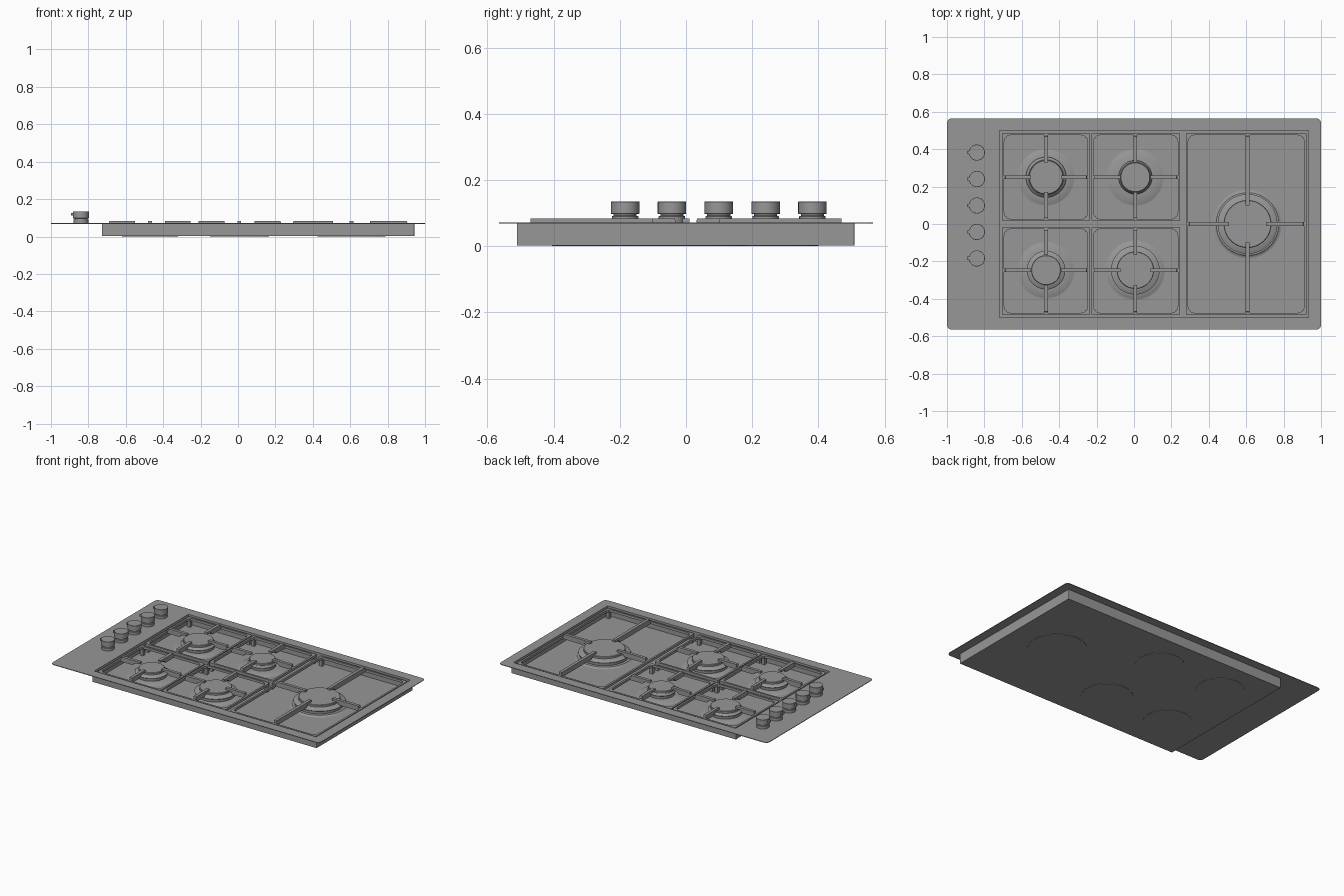
import bpy, bmesh, math
from mathutils import Matrix

if "Cube" in bpy.data.objects:
    bpy.data.objects.remove(bpy.data.objects["Cube"])

PLATE_Z = 0.068
FLOOR_Z = 0.008

metal = bpy.data.materials.new("dark_metal")
metal.diffuse_color = (0.31, 0.31, 0.31, 1)
metal.use_nodes = True
metal.node_tree.nodes["Principled BSDF"].inputs["Base Color"].default_value = metal.diffuse_color


def finish(name, bm, smooth=False):
    bmesh.ops.recalc_face_normals(bm, faces=bm.faces)
    me = bpy.data.meshes.new(name)
    bm.to_mesh(me)
    bm.free()
    me.materials.append(metal)
    ob = bpy.data.objects.new(name, me)
    bpy.context.collection.objects.link(ob)
    if smooth:
        bpy.ops.object.select_all(action='DESELECT')
        bpy.context.view_layer.objects.active = ob
        ob.select_set(True)
        bpy.ops.object.shade_smooth_by_angle(angle=math.radians(35))
    return ob


def add_box(bm, x0, x1, y0, y1, z0, z1):
    m = Matrix.Translation(((x0 + x1) / 2, (y0 + y1) / 2, (z0 + z1) / 2))
    bmesh.ops.create_cube(bm, size=1, matrix=m @ Matrix.Diagonal((x1 - x0, y1 - y0, z1 - z0, 1)))


def round_rect(x0, x1, y0, y1, r, seg=5):
    pts = []
    for i, (cx, cy) in enumerate([(x1 - r, y1 - r), (x0 + r, y1 - r), (x0 + r, y0 + r), (x1 - r, y0 + r)]):
        for k in range(seg + 1):
            a = math.pi / 2 * (i + k / seg)
            pts.append((cx + r * math.cos(a), cy + r * math.sin(a)))
    return pts


def add_ring(bm, outer, inner, z0, z1):
    # rectangular frame: four matching loops skinned into a closed band
    a, b = round_rect(*outer), round_rect(*inner)
    loops = [[bm.verts.new((x, y, z)) for x, y in p] for p, z in ((a, z0), (a, z1), (b, z1), (b, z0))]
    n = len(a)
    for j in range(4):
        p, q = loops[j], loops[(j + 1) % 4]
        for i in range(n):
            k = (i + 1) % n
            bm.faces.new((p[i], p[k], q[k], q[i]))


def add_lathe(bm, cx, cy, profile, seg=48):
    # revolve (radius, z) points, closing both ends with flat caps
    rings = []
    for r, z in profile:
        rings.append([bm.verts.new((cx + r * math.cos(2 * math.pi * i / seg),
                                    cy + r * math.sin(2 * math.pi * i / seg), z)) for i in range(seg)])
    for p, q in zip(rings, rings[1:]):
        for i in range(seg):
            k = (i + 1) % seg
            bm.faces.new((p[i], p[k], q[k], q[i]))
    bm.faces.new(rings[0])
    bm.faces.new(rings[-1])


def add_bar(bm, cx, cy, angle, r_in, r_out, w=0.02):
    # support finger: blunt-ended side profile extruded across its width
    prof = [(r_out, 0.05), (r_out, 0.066), (r_out - 0.014, 0.067), (r_out - 0.016, 0.083), (r_in, 0.083),
            (r_in, 0.070), (r_in + 0.04, 0.066), (r_in + 0.055, 0.05)]
    c, s = math.cos(angle), math.sin(angle)
    sides = [[bm.verts.new((cx + c * r - s * t, cy + s * r + c * t, z)) for r, z in prof] for t in (-w / 2, w / 2)]
    bm.faces.new(sides[0])
    bm.faces.new(sides[1])
    n = len(prof)
    for i in range(n):
        k = (i + 1) % n
        bm.faces.new((sides[0][i], sides[0][k], sides[1][k], sides[1][i]))


# thin top plate with the pan opening
bm = bmesh.new()
add_ring(bm, (-1, 1, -0.565, 0.565, 0.025), (-0.72, 0.934, -0.5, 0.5, 0.004), PLATE_Z, 0.072)
finish("top_plate", bm)

# recessed pan: walls and floor
bm = bmesh.new()
add_ring(bm, (-0.728, 0.943, -0.511, 0.509, 0.003), (-0.72, 0.934, -0.5, 0.5, 0.003), 0.002, PLATE_Z)
add_box(bm, -0.724, 0.938, -0.505, 0.504, 0.002, FLOOR_Z)
finish("pan", bm)

# burners: x, y, cap radius, ring radius, dish radius
burners = [(-0.47, 0.25, 0.092, 0.108, 0.15), (0.007, 0.25, 0.08, 0.09, 0.15),
           (-0.47, -0.247, 0.08, 0.103, 0.15), (0.007, -0.247, 0.1, 0.13, 0.158),
           (0.607, 0.0, 0.128, 0.16, 0.182)]
for i, (x, y, cap, ring, dish) in enumerate(burners, 1):
    # soft dome in the pan, with its round underside
    bm = bmesh.new()
    add_lathe(bm, x, y, [(dish, 0.0), (dish, 0.004)])
    add_lathe(bm, x, y, [(dish + 0.004, FLOOR_Z - 0.0004), (dish - 0.004, FLOOR_Z + 0.001),
                         (dish - 0.012, FLOOR_Z + 0.005), (ring + 0.008, 0.016), (ring - 0.01, 0.018)])
    finish(f"burner_dish_{i}", bm, True)
    bm = bmesh.new()
    add_lathe(bm, x, y, [(ring - 0.008, 0.015), (ring - 0.006, 0.036), (ring, 0.040), (cap + 0.002, 0.053)])
    finish(f"burner_ring_{i}", bm, True)
    bm = bmesh.new()
    add_lathe(bm, x, y, [(cap, 0.05), (cap, 0.064), (cap - 0.003, 0.067)])
    finish(f"burner_cap_{i}", bm, True)

# pan supports: x range, y range, matching burner
supports = [(-0.706, -0.236, 0.015, 0.487), (-0.228, 0.246, 0.015, 0.487),
            (-0.706, -0.236, -0.487, -0.015), (-0.228, 0.246, -0.487, -0.015),
            (0.278, 0.922, -0.487, 0.487)]
for i, ((x0, x1, y0, y1), b) in enumerate(zip(supports, burners), 1):
    bm = bmesh.new()
    w = 0.012
    add_ring(bm, (x0, x1, y0, y1, 0.008), (x0 + w, x1 - w, y0 + w, y1 - w, 0.035), 0.05, 0.066)
    cx, cy = b[0], b[1]
    r_in = 0.1 if i == 5 else 0.08
    reach = (x1 - cx, y1 - cy, cx - x0, cy - y0)
    for k in range(4):
        add_bar(bm, cx, cy, k * math.pi / 2, r_in, reach[k] - 0.002)
    # corner feet standing on the pan floor
    for fx in (x0 + 0.003, x1 - 0.025):
        for fy in (y0 + 0.003, y1 - 0.025):
            add_box(bm, fx, fx + 0.022, fy, fy + 0.022, FLOOR_Z, 0.06)
    finish(f"pan_support_{i}", bm)

# control knobs with a pointer on the left
for i in range(5):
    x, y = -0.84, 0.382 - i * 0.1415
    bm = bmesh.new()
    add_lathe(bm, x, y, [(0.04, 0.071), (0.04, 0.090), (0.035, 0.092), (0.035, 0.097), (0.043, 0.098),
                         (0.043, 0.134), (0.042, 0.135)], 32)
    add_box(bm, x - 0.054, x - 0.03, y - 0.009, y + 0.009, 0.112, 0.127)
    finish(f"control_knob_{i + 1}", bm, True)
